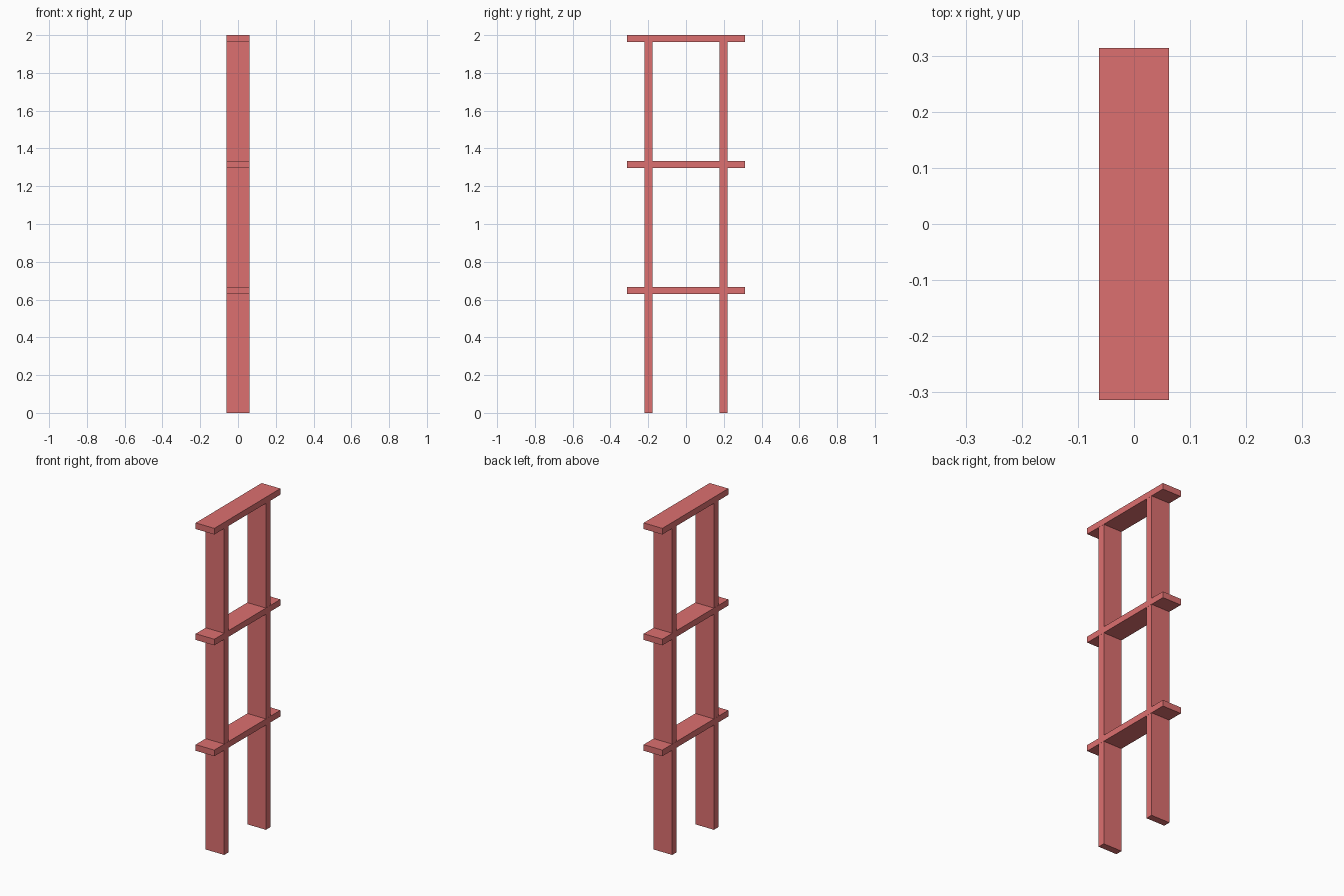
import bpy

if "Cube" in bpy.data.objects:
    bpy.data.objects.remove(bpy.data.objects["Cube"])

red = bpy.data.materials.new("red_paint")
red.diffuse_color = (0.72, 0.16, 0.16, 1)
red.use_nodes = True
red.node_tree.nodes["Principled BSDF"].inputs["Base Color"].default_value = red.diffuse_color


def box(name, center, size):
    bpy.ops.mesh.primitive_cube_add(size=1, location=center)
    ob = bpy.context.object
    ob.name = name
    ob.scale = size
    bpy.ops.object.transform_apply(location=False, rotation=False, scale=True)
    ob.data.materials.append(red)
    return ob


HEIGHT, WIDTH, DEPTH = 2.0, 0.627, 0.124
BOARD, POST, POST_Y = 0.037, 0.042, 0.198
LEVELS = 3

# Cross boards, the last one capping the posts
for i in range(1, LEVELS + 1):
    top = HEIGHT * i / LEVELS
    box(f"cross_board_{i}", (0, 0, top - BOARD / 2), (DEPTH, WIDTH, BOARD))

# Upright posts, a hair narrower than the boards they pass through
post_height = HEIGHT - BOARD
for side, name in ((-1, "front_post"), (1, "back_post")):
    box(name, (0, side * POST_Y, post_height / 2),
        (DEPTH - 0.001, POST, post_height))
